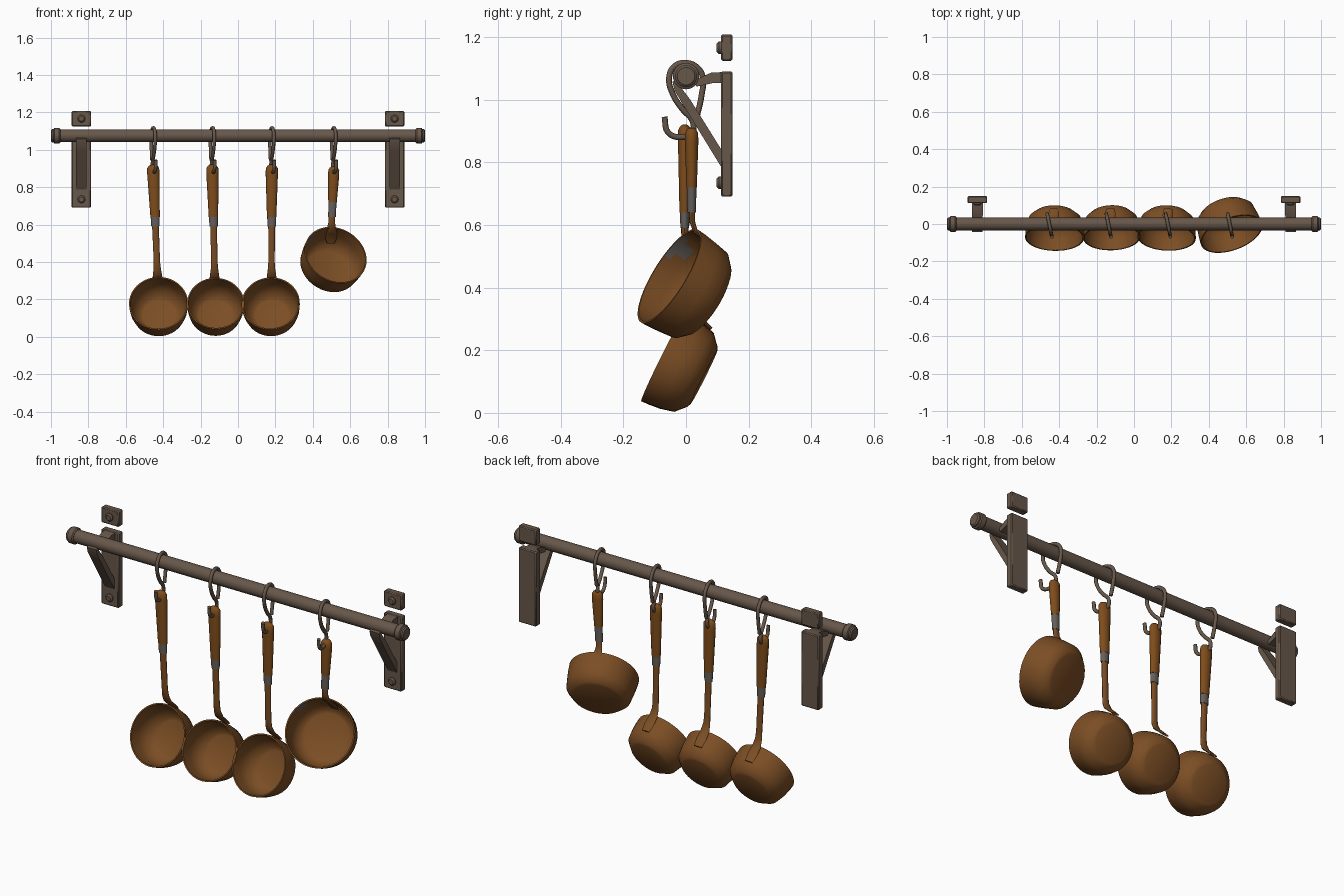
import bpy, bmesh, math
from mathutils import Vector, Matrix

cube = bpy.data.objects.get("Cube")
if cube:
    bpy.data.objects.remove(cube, do_unlink=True)


def material(name, rgb):
    m = bpy.data.materials.new(name)
    m.use_nodes = True
    col = (*rgb, 1)
    m.diffuse_color = col
    m.node_tree.nodes["Principled BSDF"].inputs["Base Color"].default_value = col
    return m


IRON = material("brown iron", (0.135, 0.095, 0.068))
COPPER = material("copper", (0.20, 0.076, 0.018))
WOOD = material("orange wood", (0.21, 0.073, 0.011))
GREY = material("worn grey", (0.13, 0.115, 0.105))


def finish(bm, name, mats, angle=40, bevel=0, matrix=Matrix()):
    bmesh.ops.recalc_face_normals(bm, faces=bm.faces)
    mesh = bpy.data.meshes.new(name)
    bm.to_mesh(mesh)
    bm.free()
    mesh.transform(matrix)
    for m in mats:
        mesh.materials.append(m)
    mesh.shade_smooth()
    mesh.set_sharp_from_angle(angle=math.radians(angle))
    ob = bpy.data.objects.new(name, mesh)
    bpy.context.collection.objects.link(ob)
    if bevel:
        mod = ob.modifiers.new("Bevel", "BEVEL")
        mod.width, mod.segments = bevel, 1
    return ob


def bridge(bm, rings):
    n = len(rings[0])
    for a, b in zip(rings, rings[1:]):
        for i in range(n):
            j = (i + 1) % n
            bm.faces.new((a[i], a[j], b[j], b[i]))


def lathe(name, profile, center, axis, mat, sides=24, matrix=Matrix()):
    """Turn (radius, height) points around an axis."""
    bm = bmesh.new()
    rings = [[bm.verts.new((r * math.cos(t), r * math.sin(t), h))
              for t in (math.tau * i / sides for i in range(sides))] for r, h in profile]
    bridge(bm, rings)
    bm.faces.new(rings[0])
    bm.faces.new(rings[-1])
    place = Matrix.Translation(center) @ Vector(axis).to_track_quat('Z', 'Y').to_matrix().to_4x4()
    return finish(bm, name, [mat], matrix=matrix @ place)


def loft(name, stations, mat, sides=12, matrix=Matrix()):
    """Sweep an oval (or a box, with 4 sides) through (x, y, z, width, depth)."""
    bm = bmesh.new()
    pts = [Vector(s[:3]) for s in stations]
    grow, turn = (math.sqrt(2), math.pi / 4) if sides == 4 else (1, 0)
    rings = []
    for k, s in enumerate(stations):
        t = (pts[min(k + 1, len(pts) - 1)] - pts[max(k - 1, 0)]).normalized()
        side = Vector((1, 0, 0))
        out = t.cross(side).normalized()
        rings.append([bm.verts.new(pts[k] + grow / 2 * (side * s[3] * math.cos(a) + out * s[4] * math.sin(a)))
                      for a in (turn + math.tau * i / sides for i in range(sides))])
    bridge(bm, rings)
    bm.faces.new(rings[0])
    bm.faces.new(rings[-1])
    return finish(bm, name, [mat], matrix=matrix)


def box(name, center, size, mat, bevel):
    bm = bmesh.new()
    bmesh.ops.create_cube(bm, size=1, matrix=Matrix.Translation(center) @ Matrix.Diagonal((*size, 1)))
    return finish(bm, name, [mat], angle=30, bevel=bevel)


RAIL_Z = 1.075

# Rail with collared ends
lathe("rail", [(0.034, -0.97), (0.034, 0.97)], (0, 0, RAIL_Z), (1, 0, 0), IRON)
for side, label in ((-1, "right"), (1, "left")):
    lathe(label + "_rail_cap",
          [(0.036, 0), (0.042, 0.006), (0.042, 0.032), (0.035, 0.036), (0.035, 0.044), (0.028, 0.05)],
          (side * 0.95, 0, RAIL_Z), (side, 0, 0), IRON)

    # Wall bracket: plate, upper block, arm, slanted strap and bolts
    x = side * 0.837
    box(label + "_wall_plate", (x, 0.13, 0.89), (0.104, 0.038, 0.4), IRON, 0.005)
    box(label + "_upper_block", (x, 0.13, 1.166), (0.104, 0.038, 0.084), IRON, 0.005)
    loft(label + "_bracket_arm", [(x, 0.125, 1.07, 0.06, 0.036), (x, 0.085, 1.07, 0.06, 0.034),
                                  (x, 0.03, 1.052, 0.055, 0.022)], IRON, 4)
    loft(label + "_bracket_strap",
         [(x, 0.13, 0.785, 0.056, 0.03), (x, 0.0, 0.995, 0.056, 0.028),
          (x, -0.027, 1.035, 0.056, 0.022), (x, -0.036, 1.06, 0.056, 0.016)], IRON, 4)
    for z in (1.166, 0.735):
        lathe(label + "_bolt", [(0.021, 0), (0.021, 0.008), (0.014, 0.015)],
              (x, 0.113, z), (0, -1, 0), IRON, 10)


# S-shaped hook over the rail
def hook(name, x):
    path = [(0.035, 0.945), (0.05, 1.01), (0.054, 1.075), (0.036, 1.103), (0, 1.117), (-0.038, 1.106),
            (-0.055, 1.07), (-0.044, 1.02), (-0.012, 0.97), (0.022, 0.93), (0.018, 0.893),
            (-0.018, 0.88), (-0.058, 0.895), (-0.07, 0.945)]
    curve = bpy.data.curves.new(name, "CURVE")
    curve.dimensions = "3D"
    curve.bevel_depth, curve.bevel_resolution, curve.resolution_u = 0.0095, 2, 5
    curve.use_fill_caps = True
    sp = curve.splines.new("BEZIER")
    sp.bezier_points.add(len(path) - 1)
    for p, (y, z) in zip(sp.bezier_points, path):
        p.co = (0, y, z)
        p.handle_left_type = p.handle_right_type = "AUTO"
    curve.materials.append(IRON)
    ob = bpy.data.objects.new(name, curve)
    ob.location.x = x
    ob.rotation_euler.z = 0.2
    bpy.context.collection.objects.link(ob)


# Wooden grip with its ferrule
def grip(name, top, low, end, y, width, mat4):
    rows = [(0, 0.35), (0.006, 0.72), (0.018, 0.97), (0.045, 1)]
    st = [(0, y, top - d, width * f, 0.044 * f) for d, f in rows]
    st.append((0, y, low, width * 0.76, 0.034))
    loft(name + "_grip", st, WOOD, 14, mat4)
    loft(name + "_ferrule", [(0, y, low + 0.004, width * 0.72, 0.032),
                             (0, y, end, width * 0.68, 0.028)], GREY, 14, mat4)


# Hollow bowl: outer wall, then rim and inner wall
def bowl(name, r, depth, base, center, axis, mat4=Matrix(), wall=0.007):
    outer = [(base * 0.88, -depth), (base, -depth * 0.96), ((base + r) * 0.5 + 0.008, -depth * 0.76),
             (r * 0.965, -depth * 0.45), (r * 0.99, -depth * 0.2), (r, 0)]
    inner = [(a - wall, min(h + wall, 0.0)) for a, h in reversed(outer)]
    return lathe(name, outer + inner, center, axis, COPPER, 40, mat4)


# Three long-handled dippers
DIPPERS = [("first_dipper", -0.453, -0.04, 0.0, 0.158),
           ("second_dipper", -0.137, -0.022, 0.04, 0.153),
           ("third_dipper", 0.181, 0.004, -0.05, 0.156)]
for name, x, roll, yaw, r in DIPPERS:
    pivot = Vector((0, 0, 0.885))
    mat4 = (Matrix.Translation(pivot + Vector((x, 0, 0))) @ Matrix.Rotation(yaw, 4, 'Z')
            @ Matrix.Rotation(roll, 4, 'Y') @ Matrix.Translation(-pivot))
    hook(name + "_hook", x)
    grip(name, 0.92, 0.64, 0.59, -0.004, 0.066, mat4)
    loft(name + "_shaft", [(0, -0.004, 0.6, 0.036, 0.024), (0, 0, 0.4, 0.034, 0.02),
                           (0, 0.004, 0.36, 0.04, 0.018), (0, 0.02, 0.325, 0.05, 0.015),
                           (0, 0.05, 0.297, 0.056, 0.012), (0, 0.08, 0.268, 0.046, 0.01)],
         COPPER, 12, mat4)
    bowl(name + "_bowl", r, 0.145, 0.108, (0, -0.073, 0.178), (0, -0.895, 0.447), mat4)

# Saucepan on the last hook
hang = Matrix.Translation((0.512, 0, 0.885)) @ Matrix.Rotation(0.04, 4, 'Y') @ Matrix.Translation((0, 0, -0.885))
hook("saucepan_hook", 0.512)
grip("saucepan", 0.91, 0.72, 0.64, 0.018, 0.06, hang)
loft("saucepan_shaft", [(0, 0.018, 0.66, 0.034, 0.022), (0, 0.02, 0.61, 0.036, 0.018),
                        (0, 0.03, 0.58, 0.048, 0.015), (0, 0.062, 0.553, 0.06, 0.012),
                        (0, 0.092, 0.525, 0.06, 0.01), (0, 0.108, 0.5, 0.044, 0.008)], COPPER, 12, hang)
rim = Vector((0.522, -0.053, 0.437))
axis = Vector((0.3, -0.81, 0.5)).normalized()
pan = bowl("saucepan_bowl", 0.174, 0.155, 0.132, rim, axis)

# Worn patch on the inner wall
pan.data.materials.append(GREY)
for f in pan.data.polygons:
    to_axis = rim - f.center
    if f.normal.dot(to_axis - axis * to_axis.dot(axis)) > 0 and (f.center - Vector((0.42, -0.03, 0.51))).length < 0.055:
        f.material_index = 1
